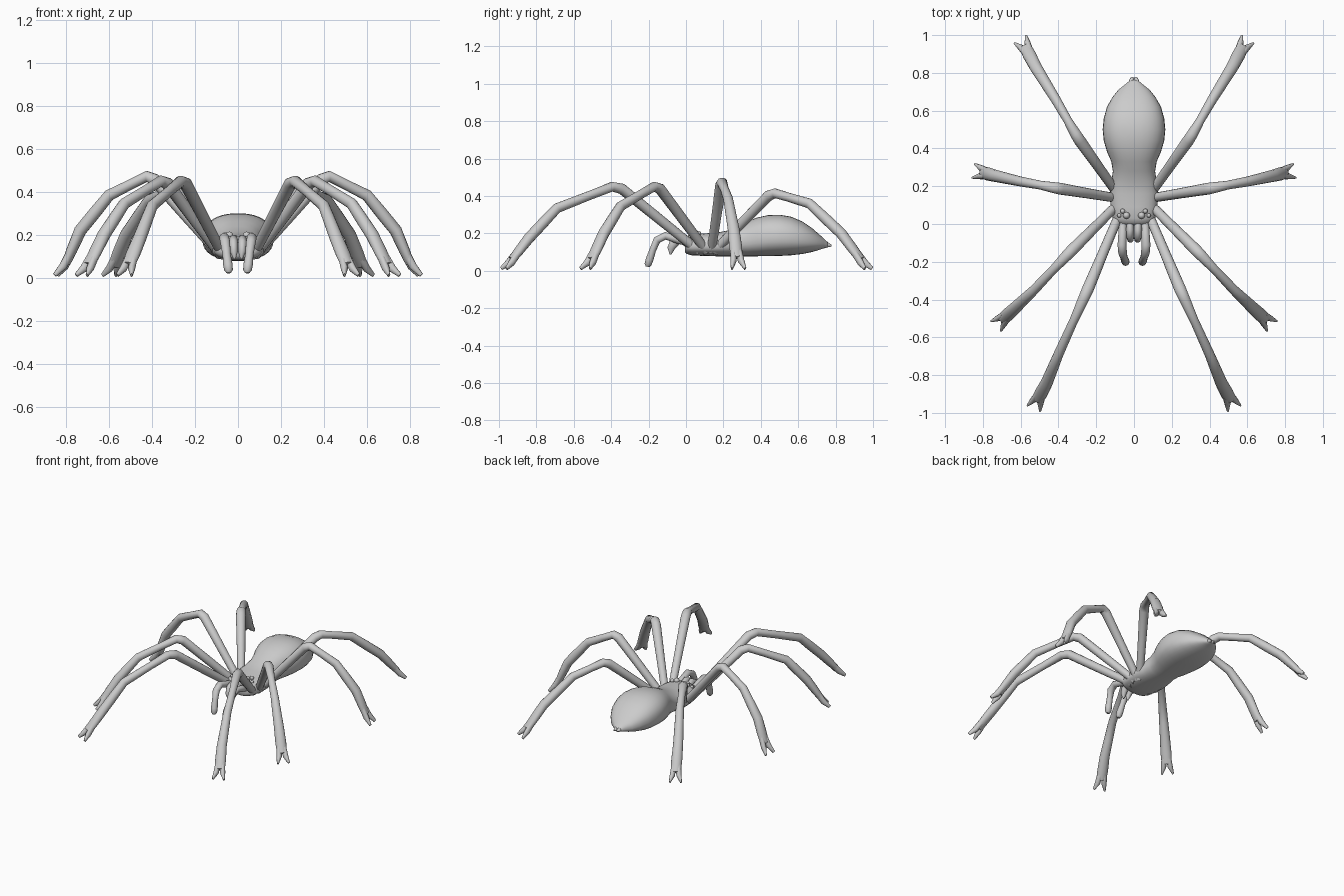
import bpy, bmesh, math
from mathutils import Vector


def finish(bm, name, angle=50):
    bmesh.ops.recalc_face_normals(bm, faces=bm.faces[:])
    me = bpy.data.meshes.new(name)
    bm.to_mesh(me)
    bm.free()
    ob = bpy.data.objects.new(name, me)
    bpy.context.collection.objects.link(ob)
    bpy.ops.object.select_all(action='DESELECT')
    ob.select_set(True)
    bpy.context.view_layer.objects.active = ob
    bpy.ops.object.shade_smooth_by_angle(angle=math.radians(angle))
    return ob


def skin(bm, rings):
    loops = [[bm.verts.new(p) for p in r] for r in rings]
    n = len(loops[0])
    for a, b in zip(loops, loops[1:]):
        for i in range(n):
            j = (i + 1) % n
            bm.faces.new((a[i], a[j], b[j], b[i]))
    bm.faces.new(loops[0])
    bm.faces.new(loops[-1])


def tube(bm, path, sides=14):
    """Sweep through (point, side radius, up radius) stations."""
    pts = [Vector(p) for p, _, _ in path]
    whole = pts[-1] - pts[0]
    side = whole.cross(Vector((0, 0, 1)))
    side = side.normalized() if side.length > 1e-4 else Vector((1, 0, 0))
    rings = []
    for i, (_, rs, ru) in enumerate(path):
        d0 = (pts[i] - pts[max(i - 1, 0)]).normalized()
        d1 = (pts[min(i + 1, len(pts) - 1)] - pts[i]).normalized()
        t = (d0 + d1).normalized()
        s = (side - t * side.dot(t)).normalized()
        u = s.cross(t)
        rings.append([pts[i] + s * rs * math.cos(a) + u * ru * math.sin(a)
                      for a in (2 * math.pi * k / sides for k in range(sides))])
    skin(bm, rings)


def mirrored(name, build):
    bm = bmesh.new()
    build(bm)
    ob = finish(bm, name)
    ob.modifiers.new("Mirror", 'MIRROR').use_mirror_merge = False
    return ob


# Body: one lofted form, head to tail (y, half width, bottom z, top z)
profile = [(-0.005, 0.07, 0.10, 0.17), (0.005, 0.10, 0.09, 0.185), (0.03, 0.113, 0.083, 0.195),
           (0.09, 0.123, 0.08, 0.20), (0.16, 0.127, 0.078, 0.203), (0.22, 0.12, 0.078, 0.215),
           (0.28, 0.112, 0.078, 0.24), (0.33, 0.12, 0.078, 0.265), (0.38, 0.142, 0.078, 0.285),
           (0.44, 0.16, 0.079, 0.298), (0.50, 0.166, 0.08, 0.30), (0.56, 0.16, 0.083, 0.29),
           (0.62, 0.143, 0.09, 0.265), (0.67, 0.115, 0.10, 0.232), (0.71, 0.083, 0.111, 0.197),
           (0.735, 0.052, 0.12, 0.175), (0.75, 0.034, 0.123, 0.16), (0.762, 0.02, 0.128, 0.15)]
bm = bmesh.new()
rings = []
for y, w, zb, zt in profile:
    zm = zb + (zt - zb) * 0.45
    ring = []
    for k in range(32):
        a = 2 * math.pi * k / 32
        c, s = math.cos(a), math.sin(a)
        h = zt - zm if s > 0 else zm - zb
        ring.append((w * math.copysign(abs(c) ** 0.85, c), y,
                     zm + h * math.copysign(abs(s) ** 0.85, s)))
    rings.append(ring)
skin(bm, rings)
finish(bm, "body")

# Spinnerets at the tail
mirrored("spinnerets", lambda bm: tube(bm, [((0.012, 0.73, 0.142), 0.018, 0.016),
                                            ((0.012, 0.76, 0.138), 0.014, 0.013),
                                            ((0.010, 0.778, 0.135), 0.006, 0.005)], 10))

# Legs: base, knee, shin joints and tip
legs = {
    "front_leg": [(0.07, 0.07, 0.105), (0.255, -0.37, 0.46), (0.40, -0.69, 0.335),
                  (0.462, -0.84, 0.175), (0.51, -0.93, 0.06)],
    "second_leg": [(0.08, 0.11, 0.105), (0.345, -0.155, 0.46), (0.53, -0.35, 0.345),
                   (0.625, -0.44, 0.20), (0.695, -0.505, 0.06)],
    "third_leg": [(0.08, 0.135, 0.105), (0.41, 0.19, 0.48), (0.60, 0.225, 0.385),
                  (0.735, 0.255, 0.22), (0.80, 0.272, 0.07)],
    "rear_leg": [(0.08, 0.15, 0.105), (0.30, 0.46, 0.42), (0.415, 0.66, 0.36),
                 (0.52, 0.83, 0.20), (0.575, 0.935, 0.06)],
}
for name, (base, knee, j1, j2, tip) in legs.items():
    def build(bm):
        b, k, p, q, e = (Vector(v) for v in (base, knee, j1, j2, tip))
        tube(bm, [(b, 0.024, 0.024), (b.lerp(k, 0.5), 0.027, 0.027),
                  (k - (k - b) * 0.06, 0.031, 0.029), (k + (p - k) * 0.08, 0.029, 0.026),
                  (k.lerp(p, 0.45), 0.023, 0.024), (p, 0.026, 0.027),
                  (p.lerp(q, 0.5), 0.029, 0.029), (q, 0.032, 0.029),
                  (q.lerp(e, 0.6), 0.035, 0.025), (e, 0.032, 0.02)])
        # Forked claw
        out = (e - b)
        out.z = 0
        out.normalize()
        side = Vector((-out.y, out.x, 0))
        root = q.lerp(e, 0.75)
        for s in (-1, 1):
            end = e + out * 0.048 + side * s * 0.036
            end.z = 0.012
            mid = e + out * 0.012 + side * s * 0.021
            mid.z = e.z - 0.017
            tube(bm, [(root + side * s * 0.014, 0.017, 0.02), (mid, 0.017, 0.019),
                      (end, 0.006, 0.01)], 10)
    mirrored(name, build)

# Feelers beside the jaws
mirrored("feeler", lambda bm: tube(bm, [((0.06, 0.02, 0.15), 0.020, 0.020),
                                        ((0.06, -0.04, 0.165), 0.022, 0.021),
                                        ((0.064, -0.11, 0.187), 0.023, 0.021),
                                        ((0.06, -0.155, 0.165), 0.023, 0.021),
                                        ((0.053, -0.178, 0.11), 0.019, 0.018),
                                        ((0.047, -0.195, 0.06), 0.022, 0.021),
                                        ((0.044, -0.203, 0.035), 0.02, 0.019),
                                        ((0.044, -0.205, 0.022), 0.010, 0.010)]))

# Jaws with small fangs
mirrored("jaw", lambda bm: tube(bm, [((0.021, 0.01, 0.15), 0.019, 0.025),
                                     ((0.021, -0.03, 0.172), 0.021, 0.028),
                                     ((0.021, -0.062, 0.155), 0.021, 0.028),
                                     ((0.019, -0.08, 0.12), 0.018, 0.02),
                                     ((0.016, -0.083, 0.087), 0.005, 0.005)]))


# Eyes on the head
def eyes(bm):
    for x, y, z, r in ((0.04, 0.045, 0.197, 0.018), (0.06, 0.068, 0.2, 0.013),
                       (0.078, 0.045, 0.185, 0.011)):
        new = bmesh.ops.create_uvsphere(bm, u_segments=14, v_segments=8, radius=r)["verts"]
        bmesh.ops.translate(bm, verts=new, vec=(x, y, z))


mirrored("eyes", eyes)
